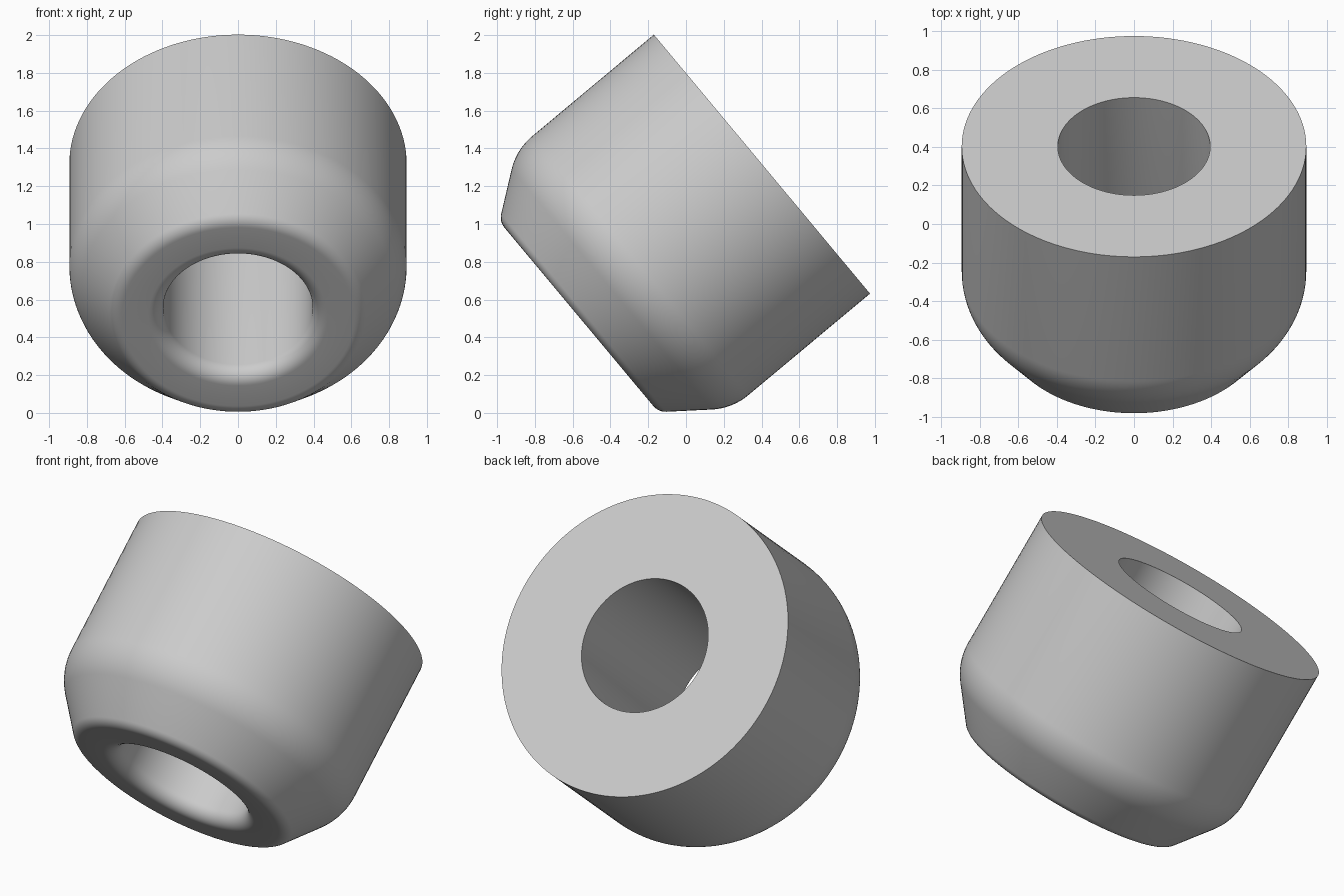
import bpy
import bmesh
from math import atan2, pi, cos, sin
from mathutils import Matrix, Vector

cube = bpy.data.objects.get("Cube")
if cube:
    bpy.data.objects.remove(cube)

OUTER, HOLE, DEPTH = 0.893, 0.395, 1.262
SEGMENTS = 128


def fillet(prev, corner, nxt, tangent, steps):
    """Points of a circular arc rounding a corner, given its tangent length."""
    prev, corner, nxt = Vector(prev), Vector(corner), Vector(nxt)
    a, b = (prev - corner).normalized(), (nxt - corner).normalized()
    half = a.angle(b) / 2
    bisector = (a + b).normalized()
    centre = corner + bisector * (tangent / cos(half))
    radius = tangent * sin(half) / cos(half)
    start, end = corner + a * tangent - centre, corner + b * tangent - centre
    sweep = (atan2(end.y, end.x) - atan2(start.y, start.x) + pi) % (2 * pi) - pi
    return [centre + Vector((start.length and radius * cos(t), radius * sin(t)))
            for t in (atan2(start.y, start.x) + sweep * i / steps
                      for i in range(steps + 1))]


# Half section as (radius, height), from the flat end down the outside
top_in, top_out = (HOLE, 0), (OUTER, 0)
shoulder, nose = (OUTER, -0.949), (0.657, -DEPTH)
bore = (HOLE, -DEPTH)
profile = [Vector(top_in), Vector(top_out)]
profile += fillet(top_out, shoulder, nose, 0.11, 12)
profile += fillet(shoulder, nose, bore, 0.042, 8)
profile += fillet(nose, bore, top_in, 0.08, 10)

# Turn the section into a ring
bm = bmesh.new()
verts = [bm.verts.new((p.x, 0, p.y)) for p in profile]
edges = [bm.edges.new((v, verts[(i + 1) % len(verts)])) for i, v in enumerate(verts)]
bmesh.ops.spin(bm, geom=verts + edges, cent=(0, 0, 0), axis=(0, 0, 1),
               angle=2 * pi, steps=SEGMENTS)
bmesh.ops.remove_doubles(bm, verts=bm.verts, dist=0.0001)
bmesh.ops.recalc_face_normals(bm, faces=bm.faces)

# Tilt the axis so the nose points forward and down
tilt = Matrix.Rotation(-atan2(0.768, 0.641), 4, "X")
bmesh.ops.transform(bm, matrix=Matrix.Translation((0, 0.402, 1.317)) @ tilt, verts=bm.verts)
mesh = bpy.data.meshes.new("bushing")
bm.to_mesh(mesh)
bm.free()
bushing = bpy.data.objects.new("bushing", mesh)
bpy.context.collection.objects.link(bushing)

# Plain grey
grey = bpy.data.materials.new("light_grey")
grey.use_nodes = True
colour = (0.6, 0.6, 0.6, 1)
grey.diffuse_color = colour
grey.node_tree.nodes["Principled BSDF"].inputs["Base Color"].default_value = colour
mesh.materials.append(grey)

# Smooth curves, crisp rims
bpy.ops.object.select_all(action="DESELECT")
bushing.select_set(True)
bpy.context.view_layer.objects.active = bushing
bpy.ops.object.shade_smooth_by_angle(angle=pi / 6)
